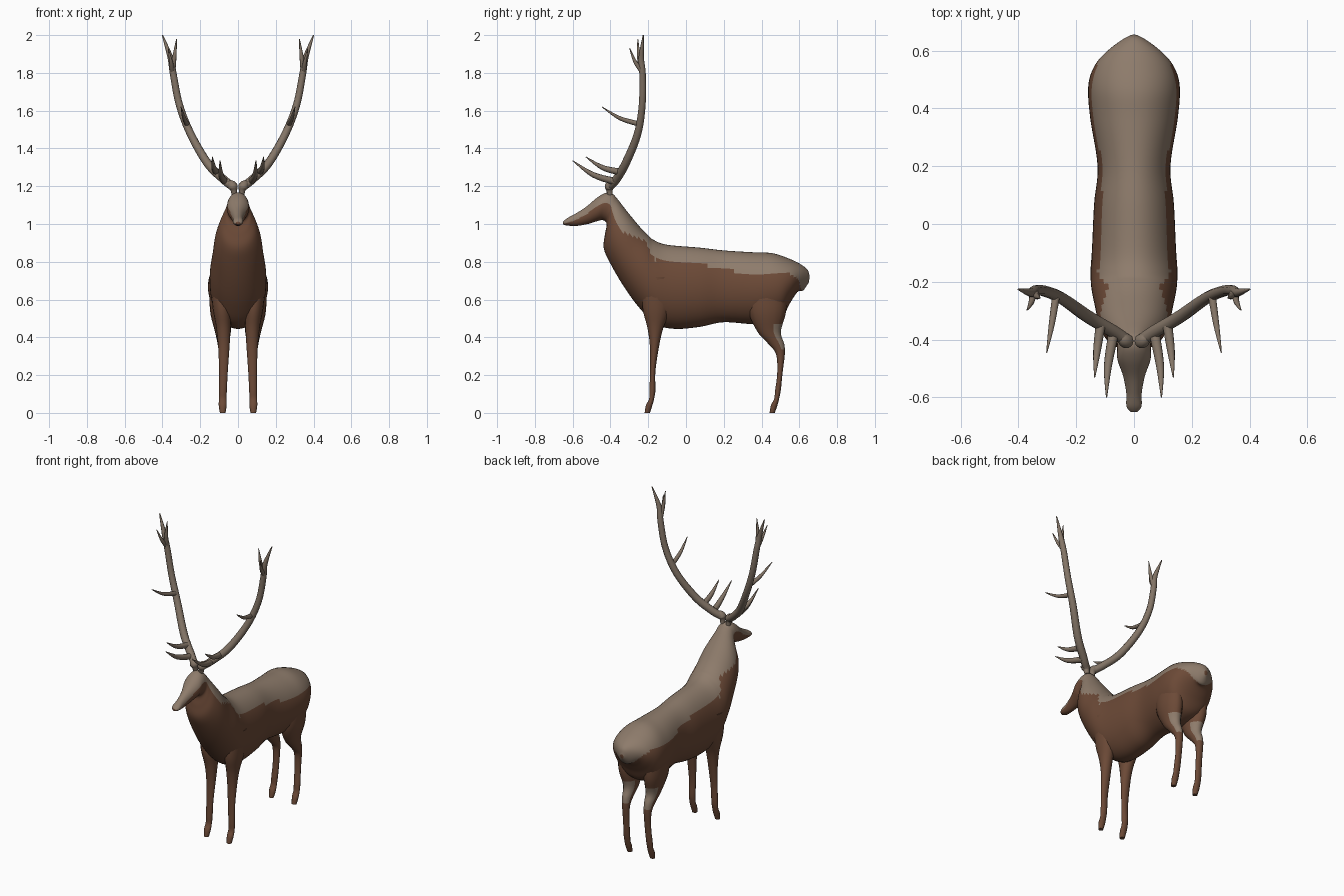
import bpy, bmesh, math
from mathutils import Vector

cube = bpy.data.objects.get("Cube")
if cube:
    bpy.data.objects.remove(cube, do_unlink=True)


def material(name, rgb):
    mat = bpy.data.materials.new(name)
    mat.use_nodes = True
    mat.diffuse_color = (*rgb, 1)
    mat.node_tree.nodes["Principled BSDF"].inputs["Base Color"].default_value = (*rgb, 1)
    return mat


BROWN = material("brown coat", (0.15, 0.068, 0.038))
TAN = material("tan back", (0.27, 0.2, 0.148))
HORN = material("antler horn", (0.23, 0.178, 0.135))


def resample(rows, steps):
    """Smoothly interpolate rows of numbers (Catmull-Rom)."""
    out = []
    for i in range(len(rows) - 1):
        a, b = rows[max(i - 1, 0)], rows[i]
        c, d = rows[i + 1], rows[min(i + 2, len(rows) - 1)]
        for s in range(steps):
            t = s / steps
            out.append([q + 0.5 * t * (r - p + t * (2 * p - 5 * q + 4 * r - u + t * (3 * (q - r) + u - p)))
                        for p, q, r, u in zip(a, b, c, d)])
    return out + [list(rows[-1])]


def loft(name, rings, mats, rule=None, mirror=False):
    """Skin closed rings; rule(ring index, centre, normal) picks the colour slot."""
    bm = bmesh.new()
    loops = [[bm.verts.new(p) for p in ring] for ring in rings]
    n = len(loops[0])
    sides = []
    for i in range(len(loops) - 1):
        for j in range(n):
            k = (j + 1) % n
            f = bm.faces.new((loops[i][j], loops[i][k], loops[i + 1][k], loops[i + 1][j]))
            sides.append((i, f))
    bm.faces.new(loops[0])
    bm.faces.new(loops[-1])
    bmesh.ops.recalc_face_normals(bm, faces=bm.faces[:])
    if rule:
        for i, f in sides:
            f.material_index = int(rule(i, f.calc_center_median(), f.normal))
    mesh = bpy.data.meshes.new(name)
    bm.to_mesh(mesh)
    bm.free()
    for m in mats:
        mesh.materials.append(m)
    obj = bpy.data.objects.new(name, mesh)
    bpy.context.collection.objects.link(obj)
    if mirror:
        obj.modifiers.new("Mirror", "MIRROR").use_bisect_axis[0] = False
    bpy.ops.object.select_all(action="DESELECT")
    obj.select_set(True)
    bpy.context.view_layer.objects.active = obj
    bpy.ops.object.shade_smooth_by_angle(angle=math.radians(60))
    return obj


def angles(n):
    return [2 * math.pi * j / n for j in range(n)]


def tube(name, rows, mat, steps=5, sides=10):
    """Tapered round tube along rows of x, y, z, radius."""
    rows = resample(rows, steps)
    pts = [Vector(r[:3]) for r in rows]
    rings = []
    for i, p in enumerate(pts):
        d = (pts[min(i + 1, len(pts) - 1)] - pts[max(i - 1, 0)]).normalized()
        u = d.cross(Vector((1, 0.3, 0))).normalized()
        v = d.cross(u)
        rings.append([p + rows[i][3] * (u * math.cos(a) + v * math.sin(a)) for a in angles(sides)])
    return loft(name, rings, [mat], mirror=True)


# Body, neck and head: top y, top z, bottom y, bottom z, half width, colour line
body = resample([
    (.655, .72, .65, .69, .012, .6),
    (.645, .755, .62, .648, .045, .63),
    (.61, .785, .59, .64, .09, .7),
    (.55, .815, .55, .58, .135, .735),
    (.46, .845, .5, .5, .158, .735),
    (.36, .85, .38, .47, .152, .74),
    (.2, .86, .2, .48, .126, .76),
    (.07, .875, .07, .455, .138, .79),
    (-.1, .89, -.06, .445, .145, .8),
    (-.17, .915, -.16, .47, .15, .82),
    (-.2, .94, -.25, .56, .147, .9),
    (-.24, .98, -.33, .67, .135, .93),
    (-.29, 1.04, -.4, .79, .122, .955),
    (-.33, 1.09, -.435, .87, .1, 1.01),
    (-.365, 1.135, -.43, .94, .073, 1.07),
    (-.39, 1.16, -.42, 1, .06, 1.1),
    (-.425, 1.165, -.44, 1.02, .058, 1.11),
    (-.47, 1.14, -.47, 1.015, .057, 1.09),
    (-.53, 1.09, -.52, 1, .038, 1.05),
    (-.585, 1.055, -.58, .99, .027, 1.02),
    (-.63, 1.03, -.63, .992, .026, 1.005),
    (-.65, 1.012, -.65, .998, .012, 1),
], 6)
rings = []
for yt, zt, yb, zb, w, line in body:
    top, low = Vector((0, yt, zt)), Vector((0, yb, zb))
    mid, half = (top + low) / 2, (top - low) / 2
    rings.append([mid + half * math.cos(a) + Vector((w * math.sin(a), 0, 0)) for a in angles(48)])
loft("body_neck_and_head", rings, [BROWN, TAN], lambda i, c, n: c.z > body[i][5])


# Legs: y, z, half depth, half width, x
def leg(name, rows, rule=None):
    rows = resample(rows, 5)
    rings = [[(x + rx * math.cos(a), y + ry * math.sin(a), z) for a in angles(16)]
             for y, z, ry, rx, x in rows]
    loft(name, rings, [BROWN, TAN], rule, mirror=True)


leg("front_legs", [
    (-.15, .72, .08, .05, .1),
    (-.155, .56, .075, .05, .085),
    (-.162, .45, .042, .038, .077),
    (-.167, .35, .024, .03, .075),
    (-.176, .22, .014, .023, .077),
    (-.178, .12, .016, .021, .08),
    (-.182, .075, .013, .02, .081),
    (-.195, .04, .017, .021, .081),
    (-.205, 0, .014, .015, .081),
])
leg("hind_legs", [
    (.43, .68, .1, .055, .095),
    (.43, .54, .1, .058, .09),
    (.44, .43, .062, .042, .08),
    (.478, .365, .042, .03, .078),
    (.5, .31, .023, .024, .077),
    (.497, .21, .014, .021, .077),
    (.487, .12, .015, .021, .08),
    (.48, .075, .013, .02, .081),
    (.467, .04, .017, .021, .081),
    (.456, 0, .014, .015, .081),
], lambda i, c, n: .33 < c.z < .47 and n.y > .35)

# Antlers: burr, main beam and tines
tube("antler_burrs", [
    (.02, -.402, 1.155, .014), (.022, -.405, 1.18, .018), (.026, -.405, 1.195, .026),
    (.034, -.4, 1.208, .024), (.045, -.39, 1.215, .018)], HORN)
tube("antler_beams", [
    (.03, -.4, 1.2, .022), (.075, -.37, 1.235, .023), (.16, -.32, 1.32, .023),
    (.25, -.257, 1.475, .021), (.31, -.232, 1.63, .019), (.342, -.23, 1.79, .018),
    (.358, -.237, 1.88, .015), (.4, -.226, 2, .003)], HORN, 6)
for name, start, mid, tip, r in [
    ("brow_tines", (.07, -.375, 1.225), (.09, -.49, 1.26), (.095, -.6, 1.335), .019),
    ("second_tines", (.115, -.345, 1.275), (.128, -.44, 1.298), (.136, -.53, 1.355), .018),
    ("middle_tines", (.27, -.25, 1.53), (.285, -.35, 1.56), (.302, -.445, 1.62), .014),
    ("inner_crown_tines", (.345, -.233, 1.81), (.336, -.25, 1.89), (.325, -.255, 1.98), .014),
    ("front_crown_tines", (.348, -.235, 1.81), (.355, -.27, 1.86), (.37, -.298, 1.93), .013),
]:
    tube(name, [(*start, r), (*mid, r * .75), (*tip, .002)], HORN)
